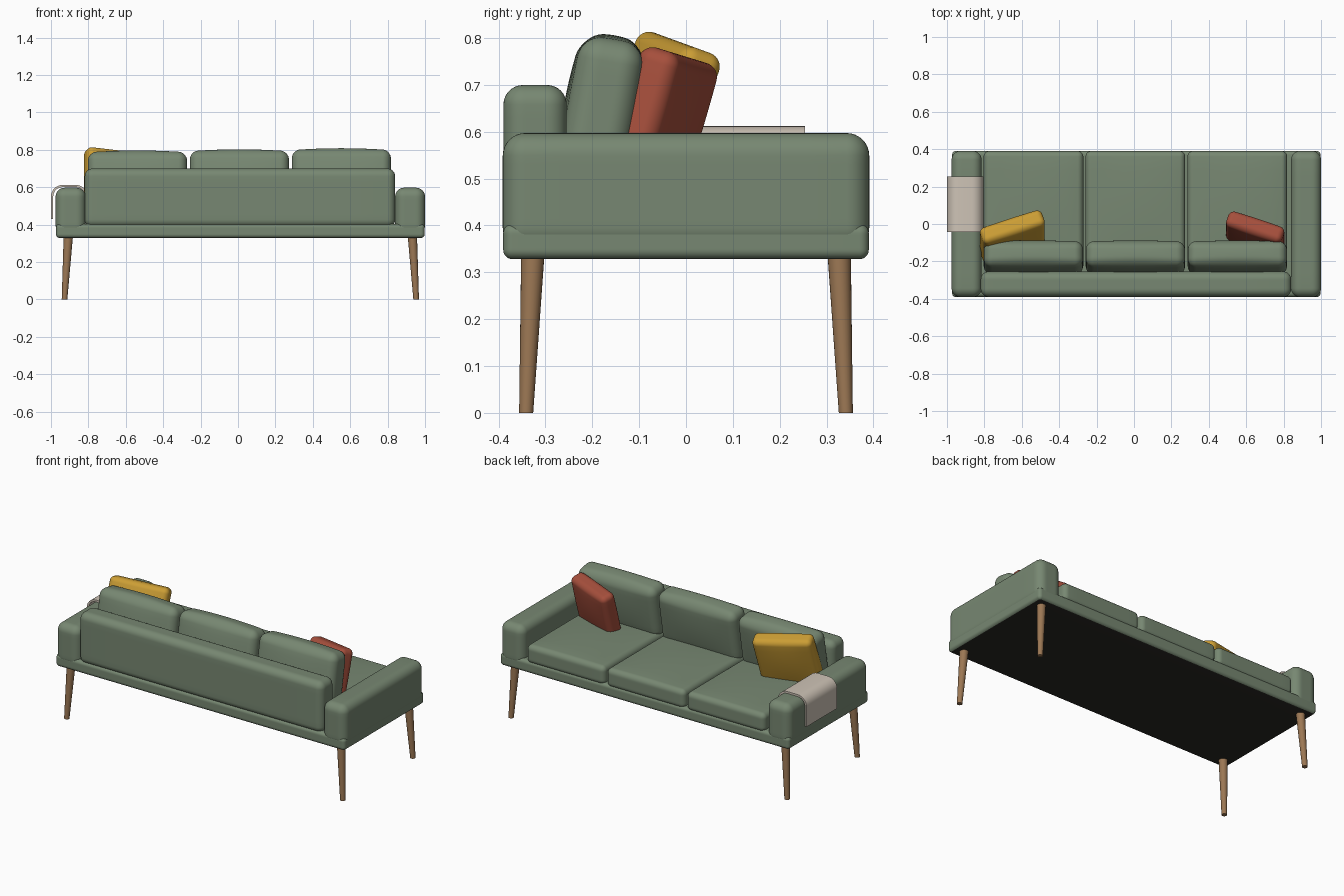
import bpy, bmesh, math
from mathutils import Matrix, Vector

if "Cube" in bpy.data.objects:
    bpy.data.objects.remove(bpy.data.objects["Cube"])

CX = 0.0125  # sofa body centre; the throw overhangs on the left


def material(name, rgb):
    m = bpy.data.materials.new(name)
    m.diffuse_color = (*rgb, 1)
    m.use_nodes = True
    m.node_tree.nodes["Principled BSDF"].inputs["Base Color"].default_value = m.diffuse_color
    return m


GREEN = material("sage fabric", (0.185, 0.245, 0.168))
DARK = material("dark underside", (0.022, 0.021, 0.017))
WOOD = material("oak wood", (0.33, 0.185, 0.088))
YELLOW = material("mustard fabric", (0.60, 0.34, 0.035))
RED = material("rust fabric", (0.38, 0.078, 0.045))
CREAM = material("cream throw", (0.62, 0.55, 0.47))


def finish(name, bm, mats, matrix=Matrix(), angle=40):
    bmesh.ops.recalc_face_normals(bm, faces=bm.faces[:])
    me = bpy.data.meshes.new(name)
    bm.to_mesh(me)
    bm.free()
    for m in mats:
        me.materials.append(m)
    ob = bpy.data.objects.new(name, me)
    bpy.context.collection.objects.link(ob)
    ob.matrix_world = matrix
    bpy.ops.object.select_all(action='DESELECT')
    ob.select_set(True)
    bpy.context.view_layer.objects.active = ob
    bpy.ops.object.shade_smooth_by_angle(angle=math.radians(angle))
    return ob


def rounded_box(name, size, r, mats, loc, rot=Matrix(), puff=(0, 0, 0), dark_base=False):
    """Box with rounded edges; puff bulges the faces along each axis."""
    N, K = 16, 4  # grid steps per side, steps used by the rounding
    half = Vector(size) / 2
    bm = bmesh.new()
    bmesh.ops.create_cube(bm, size=2)
    bmesh.ops.subdivide_edges(bm, edges=bm.edges[:], cuts=N - 1, use_grid_fill=True)
    for v in bm.verts:
        p, inner = Vector(), Vector()
        for a in range(3):
            i = round((v.co[a] + 1) * N / 2)
            flat = half[a] - r
            if i < K:
                p[a] = -flat - r * math.tan((K - i) / K * math.pi / 4)
            elif i > N - K:
                p[a] = flat + r * math.tan((i - N + K) / K * math.pi / 4)
            else:
                p[a] = flat * (2 * (i - K) / (N - 2 * K) - 1)
            inner[a] = max(-flat, min(flat, p[a]))
        d = p - inner
        q = inner + d.normalized() * r
        u = [max(-1, min(1, q[a] / half[a])) for a in range(3)]
        for a in range(3):
            b, c = (a + 1) % 3, (a + 2) % 3
            q[a] += puff[a] * u[a] * (1 - u[b] ** 2) * (1 - u[c] ** 2)
        v.co = q
    if dark_base:
        bm.normal_update()
        for f in bm.faces:
            if f.normal.z < -0.95:
                f.material_index = 1
    return finish(name, bm, mats, Matrix.Translation(loc) @ rot)


def rot(deg, axis):
    return Matrix.Rotation(math.radians(deg), 4, axis)


# Base frame with dark underside
rounded_box("base", (1.97, 0.78, 0.075), 0.02, [GREEN, DARK], (CX, 0, 0.3655), dark_base=True)

# Arms
for s, side in ((-1, "left"), (1, "right")):
    rounded_box(side + "_arm", (0.16, 0.782, 0.25), 0.048, [GREEN], (CX + s * 0.9075, 0, 0.472))

# Backrest
rounded_box("backrest", (1.66, 0.135, 0.315), 0.042, [GREEN], (CX - 0.002, -0.322, 0.542))

# Seat and back cushions
for i in (-1, 0, 1):
    x = CX - 0.005 + i * 0.545
    rounded_box(f"seat_cushion_{i + 2}", (0.533, 0.64, 0.115), 0.03, [GREEN],
                (x, 0.07, 0.444), puff=(0, 0, 0.012))
    rounded_box(f"back_cushion_{i + 2}", (0.53, 0.138, 0.32), 0.045, [GREEN],
                (x, -0.182, 0.63 + i * 0.006), rot(-10, 'X'), puff=(0, 0.012, 0.012))

# Throw pillows, turned inward and leaning
rounded_box("mustard_pillow", (0.35, 0.095, 0.35), 0.03, [YELLOW], (-0.65, -0.068, 0.625),
            rot(-20, 'X') @ rot(19, 'Z'), puff=(0, 0.012, 0))
rounded_box("rust_pillow", (0.315, 0.09, 0.315), 0.03, [RED], (0.648, -0.055, 0.612),
            rot(-17, 'X') @ rot(-19, 'Z'), puff=(0, 0.012, 0))

# Throw blanket draped over the left arm: arch profile swept along y
def arch(half, top, r, z_out, z_in, cx=-0.9025):
    pts = [(cx - half, z_out)]
    for s, start in ((-1, 180), (1, 90)):
        for k in range(9):
            a = math.radians(start - 90 * k / 8)
            pts.append((cx + s * (half - r) + r * math.cos(a), top - r + r * math.sin(a)))
    return pts + [(cx + half, z_in)]


bm = bmesh.new()
profile = arch(0.0975, 0.612, 0.062, 0.43, 0.47) + arch(0.0855, 0.6, 0.05, 0.43, 0.47)[::-1]
face = bm.faces.new([bm.verts.new((x, -0.043, z)) for x, z in profile])
ext = bmesh.ops.extrude_face_region(bm, geom=[face])
bmesh.ops.translate(bm, vec=(0, 0.297, 0),
                    verts=[g for g in ext["geom"] if isinstance(g, bmesh.types.BMVert)])
finish("throw_blanket", bm, [CREAM])

# Tapered, splayed legs
for sx, side in ((-1, "left"), (1, "right")):
    for sy, end in ((-1, "front"), (1, "rear")):
        bm = bmesh.new()
        bmesh.ops.create_cone(bm, cap_ends=True, segments=24, radius1=0.015,
                              radius2=0.0248, depth=0.335)
        for v in bm.verts:
            t = v.co.z / 0.335 + 0.5
            v.co += Vector((CX + sx * (0.94 - 0.02 * t), sy * (0.341 - 0.014 * t), 0.1675))
        finish(f"{end}_{side}_leg", bm, [WOOD])
